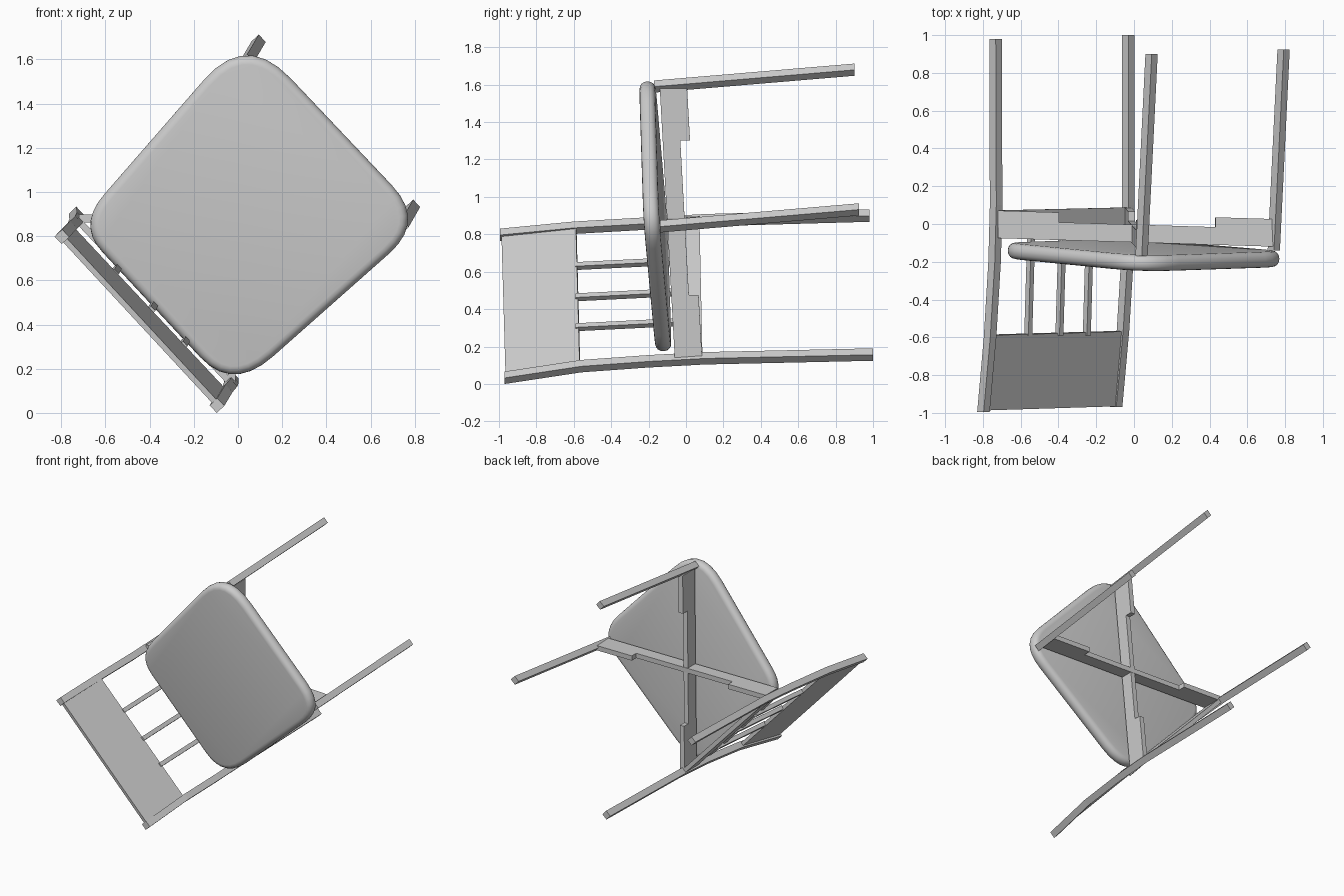
import bpy, bmesh
from math import radians
from mathutils import Vector

cube = bpy.data.objects.get("Cube")
if cube:
    bpy.data.objects.remove(cube, do_unlink=True)

grey = bpy.data.materials.new("plain_grey")
grey.use_nodes = True
grey.diffuse_color = (0.6, 0.6, 0.6, 1)
grey.node_tree.nodes["Principled BSDF"].inputs["Base Color"].default_value = (0.6, 0.6, 0.6, 1)

# Directions of the tipped chair: across the back, and from back to front
ACROSS = Vector((-0.686, 0, 0.728))
FORWARD = Vector((0.728, 0, 0.686))


def finish(name, bm):
    bmesh.ops.recalc_face_normals(bm, faces=bm.faces)
    mesh = bpy.data.meshes.new(name)
    bm.to_mesh(mesh)
    bm.free()
    mesh.materials.append(grey)
    obj = bpy.data.objects.new(name, mesh)
    bpy.context.collection.objects.link(obj)
    return obj


def bar(name, path, size):
    """Sweep a square section along a path."""
    bm = bmesh.new()
    h = size / 2
    rings = []
    for p in path:
        rings.append([bm.verts.new(Vector(p) + ACROSS * a * h + FORWARD * b * h)
                      for a, b in ((1, 1), (-1, 1), (-1, -1), (1, -1))])
    for r, s in zip(rings, rings[1:]):
        for i in range(4):
            j = (i + 1) % 4
            bm.faces.new((r[i], r[j], s[j], s[i]))
    bm.faces.new(rings[0])
    bm.faces.new(rings[-1])
    return finish(name, bm)


def prism(name, outline, thickness, rim=0):
    """Thicken an outline evenly about its own plane, optionally rounding the rim."""
    bm = bmesh.new()
    face = bm.faces.new([bm.verts.new(p) for p in outline])
    face.normal_update()
    shift = face.normal * thickness
    bmesh.ops.translate(bm, vec=-shift / 2, verts=bm.verts)
    top = bmesh.ops.extrude_face_region(bm, geom=[face], use_keep_orig=True)["geom"]
    bmesh.ops.translate(bm, vec=shift, verts=[g for g in top if isinstance(g, bmesh.types.BMVert)])
    if rim:
        caps = [f for f in bm.faces if len(f.verts) > 4]
        edges = list({e for f in caps for e in f.edges})
        bmesh.ops.bevel(bm, geom=edges, offset=rim, segments=4, profile=0.5, affect='EDGES')
    return finish(name, bm)


# Rear posts with curved backs, and straight splayed front legs
bar("right_rear_post", [(-0.797, -0.995, 0.797), (-0.762, -0.6, 0.835), (-0.738, -0.2, 0.858),
                        (-0.73, 0.1, 0.875), (-0.733, 0.98, 0.9)], 0.047)
bar("left_rear_post", [(-0.095, -0.97, 0.033), (-0.058, -0.56, 0.095), (-0.036, -0.2, 0.121),
                       (-0.03, 0.1, 0.137), (-0.03, 1.0, 0.157)], 0.047)
bar("right_front_leg", [(0.04, -0.17, 1.59), (0.093, 0.9, 1.68)], 0.046)
bar("left_front_leg", [(0.74, -0.14, 0.842), (0.792, 0.925, 0.933)], 0.046)

# Back panel and the rail that carries the spindles
prism("back_panel", [(-0.793, -0.985, 0.792), (-0.757, -0.587, 0.838),
                     (-0.06, -0.567, 0.095), (-0.092, -0.963, 0.036)], 0.025)
prism("back_rail", [(-0.725, -0.07, 0.872), (-0.725, 0.072, 0.872),
                    (-0.032, 0.088, 0.135), (-0.032, -0.06, 0.135)], 0.03)

# Three spindles
for i, (x, z) in enumerate([(-0.56, 0.63), (-0.395, 0.463), (-0.25, 0.303)]):
    bar(f"spindle_{i + 1}", [(x, -0.59, z), (x + 0.016, -0.05, z + 0.027)], 0.03)


def brace(name, start, end, depth, cut, notches):
    """Diagonal board under the seat, notched along its lower middle."""
    a, b = Vector(start), Vector(end)
    n0, n1 = notches

    def at(t, drop):
        return a.lerp(b, t) + Vector((0, drop, 0))
    prism(name, [at(0, 0), at(0, depth), at(n0, depth), at(n0, depth - cut),
                 at(n1, depth - cut), at(n1, depth), at(1, depth), at(1, 0)], 0.036)


brace("brace_right_rear", (-0.72, -0.075, 0.88), (0.745, -0.12, 0.852), 0.146, 0.052, (0.22, 0.785))
brace("brace_left_rear", (-0.03, -0.06, 0.14), (0.042, -0.14, 1.58), 0.146, 0.052, (0.233, 0.807))

# Padded seat: a rounded four-sided outline lying in a slightly tilted plane
corners = [Vector(c) for c in ((0.037, 1.727), (0.85, 0.868), (-0.024, 0.094), (-0.727, 0.85))]
rounding = (0.25, 0.19, 0.21, 0.16)
outline = []
steps = 7
for i, c in enumerate(corners):
    start = c.lerp(corners[i - 1], rounding[i])
    end = c.lerp(corners[(i + 1) % 4], rounding[i])
    for k in range(steps + 1):
        t = k / steps
        p = start.lerp(c, t).lerp(c.lerp(end, t), t)
        outline.append((p.x, -0.165 - 0.03 * (p.x - 0.05) - 0.06 * (p.y - 0.9), p.y))
seat = prism("seat", outline, 0.084, 0.038)
bpy.ops.object.select_all(action='DESELECT')
seat.select_set(True)
bpy.context.view_layer.objects.active = seat
bpy.ops.object.shade_smooth_by_angle(angle=radians(35))
